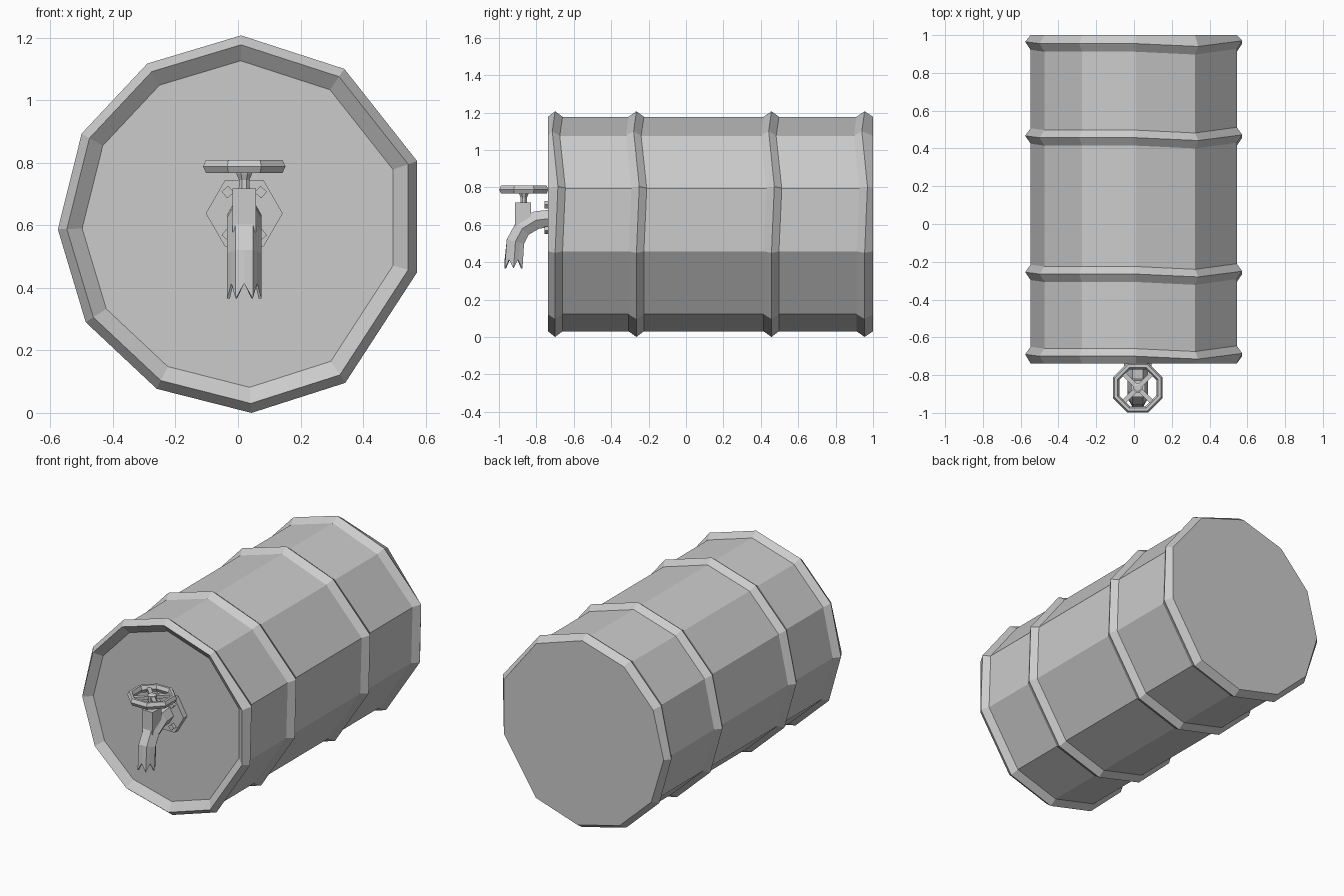
import bpy, bmesh
from math import cos, sin, pi, radians
from mathutils import Vector, Matrix

old = bpy.data.objects.get("Cube")
if old:
    bpy.data.objects.remove(old, do_unlink=True)

grey = bpy.data.materials.new("plain grey")
grey.use_nodes = True
grey.diffuse_color = (0.6, 0.6, 0.6, 1)
grey.node_tree.nodes["Principled BSDF"].inputs["Base Color"].default_value = (0.6, 0.6, 0.6, 1)


def finish(name, bm):
    bmesh.ops.recalc_face_normals(bm, faces=bm.faces)
    mesh = bpy.data.meshes.new(name)
    bm.to_mesh(mesh)
    bm.free()
    mesh.materials.append(grey)
    obj = bpy.data.objects.new(name, mesh)
    bpy.context.collection.objects.link(obj)
    return obj


def loft(name, rings, loop=False):
    """Skin a list of point rings; cap the ends unless they join in a loop."""
    bm = bmesh.new()
    rows = [[bm.verts.new(p) for p in ring] for ring in rings]
    n = len(rows[0])
    pairs = list(zip(rows, rows[1:])) + ([(rows[-1], rows[0])] if loop else [])
    for a, b in pairs:
        for i in range(n):
            j = (i + 1) % n
            bm.faces.new((a[i], a[j], b[j], b[i]))
    if not loop:
        bm.faces.new(rows[0])
        bm.faces.new(rows[-1])
    return finish(name, bm)


def lathe(name, center, profile, sides, turn=0):
    """Stack of regular polygons from (height, radius) pairs."""
    cx, cy = center
    return loft(name, [[(cx + r * cos(2 * pi * i / sides + turn),
                         cy + r * sin(2 * pi * i / sides + turn), z)
                        for i in range(sides)] for z, r in profile])


def box(name, size, matrix):
    bm = bmesh.new()
    bmesh.ops.create_cube(bm, size=1, matrix=matrix @ Matrix.Diagonal((*size, 1)))
    return finish(name, bm)


# Barrel: uneven eleven-sided section swept along y with four ridges
outline = [(0.01, 1.207), (0.34, 1.10), (0.573, 0.805), (0.573, 0.45),
           (0.343, 0.096), (0.043, 0), (-0.26, 0.077), (-0.487, 0.29),
           (-0.576, 0.587), (-0.50, 0.893), (-0.29, 1.117)]
wobble = {1: -0.015, 2: 0.015, 8: 0.01}
MID = 0.606


def section(y, scale, uneven=True):
    return [(x * scale, y + (wobble.get(i, 0) if uneven else 0), MID + (z - MID) * scale)
            for i, (x, z) in enumerate(outline)]


BODY = 0.95
rings = [section(-0.70, 0.865, False), section(-0.738, BODY, False),
         section(-0.70, 1), section(-0.66, BODY)]
for y in (-0.265, 0.457):
    rings += [section(y - 0.042, BODY), section(y, 1), section(y + 0.04, BODY)]
rings += [section(0.912, BODY), section(0.955, 1), section(1.0, BODY, False)]
loft("barrel", rings)

# Tap mounting plate with four bolts
TX, TZ = 0.02, 0.638
loft("tap_flange", [[(TX + 0.123 * cos(pi * i / 3), y, TZ + 0.123 * sin(pi * i / 3))
                     for i in range(6)] for y in (-0.695, -0.735)])
for sx in (-1, 1):
    for sz in (-1, 1):
        place = Matrix.Translation((TX + sx * 0.053, -0.737, TZ + sz * 0.068))
        box("flange_bolt", (0.028, 0.04, 0.028),
            place @ Matrix.Rotation(radians(40 * sx * sz), 4, 'Y'))

# Curved hexagonal spout with a ragged open mouth
path = [Vector(p) for p in ((0, -0.71, 0.635), (0, -0.80, 0.625), (0, -0.875, 0.58),
                            (0, -0.912, 0.51), (0, -0.922, 0.39))]
corners = [Vector((cos(pi * i / 3), sin(pi * i / 3))) for i in range(6)]
hexagon = []
for i, c in enumerate(corners):
    hexagon += [c, (c + corners[(i + 1) % 6]) / 2]


def spout_ring(k, radius, rise=0, teeth=0):
    along = (path[min(k + 1, 4)] - path[max(k - 1, 0)]).normalized()
    if k == 4:
        along = Vector((0, 0, -1))
    side = Vector((1, 0, 0))
    up = side.cross(along)
    ring = []
    for i, c in enumerate(hexagon):
        p = path[k] + (side * c.x + up * c.y) * radius
        p += Vector((TX, 0, rise + (teeth if i % 2 else -teeth)))
        ring.append(p)
    return ring


spout = [spout_ring(k, 0.055) for k in range(4)]
spout += [spout_ring(4, 0.055, 0, 0.024), spout_ring(4, 0.046, 0, 0.024),
          spout_ring(4, 0.044, 0.07)]
loft("spout", spout)

# Valve block and stem
WY = -0.867
box("valve_block", (0.074, 0.086, 0.14), Matrix.Translation((TX, WY - 0.005, 0.648)))
lathe("valve_stem", (TX, WY),
      [(0.70, 0.02), (0.745, 0.018), (0.765, 0.027), (0.80, 0.027), (0.806, 0.016)], 8, pi / 8)

# Octagonal hand wheel with four diagonal spokes
WZ = 0.788
rim = [(0.132, 0), (0.122, 0.021), (0.108, 0.021), (0.098, 0), (0.108, -0.021), (0.122, -0.021)]
wheel = []
for i in range(8):
    a = pi / 8 + i * pi / 4
    wheel.append([(TX + r / cos(pi / 8) * cos(a), WY + r / cos(pi / 8) * sin(a), WZ + h)
                  for r, h in rim])
loft("wheel_rim", wheel, loop=True)
for i in range(4):
    turn = Matrix.Rotation(pi / 4 + i * pi / 2, 4, 'Z')
    box("wheel_spoke", (0.09, 0.024, 0.018),
        Matrix.Translation((TX, WY, WZ)) @ turn @ Matrix.Translation((0.06, 0, 0)))
